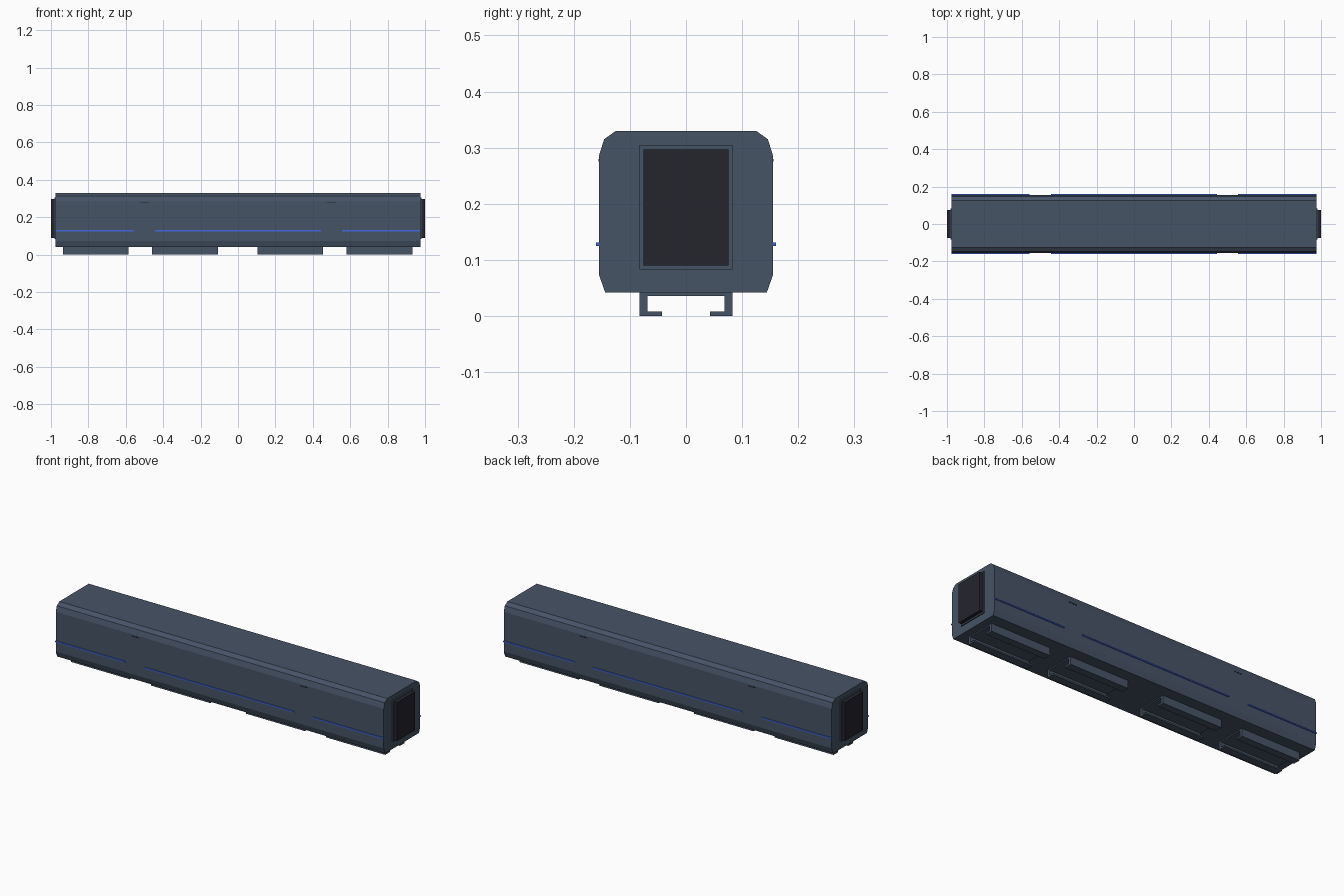
import bpy
import bmesh

cube = bpy.data.objects.get("Cube")
if cube:
    bpy.data.objects.remove(cube, do_unlink=True)


def material(name, rgb):
    m = bpy.data.materials.new(name)
    m.use_nodes = True
    m.diffuse_color = (*rgb, 1)
    m.node_tree.nodes["Principled BSDF"].inputs["Base Color"].default_value = (*rgb, 1)
    return m


slate = material("slate_grey", (0.061, 0.087, 0.133))
dark = material("near_black", (0.018, 0.018, 0.027))
blue = material("stripe_blue", (0.053, 0.141, 0.75))


def extrude_x(name, profile, x0, x1, mat):
    """Extrude a closed (y, z) outline along x."""
    bm = bmesh.new()
    face = bm.faces.new([bm.verts.new((x0, y, z)) for y, z in profile])
    out = bmesh.ops.extrude_face_region(bm, geom=[face])
    moved = [v for v in out["geom"] if isinstance(v, bmesh.types.BMVert)]
    bmesh.ops.translate(bm, verts=moved, vec=(x1 - x0, 0, 0))
    bmesh.ops.recalc_face_normals(bm, faces=bm.faces)
    mesh = bpy.data.meshes.new(name)
    bm.to_mesh(mesh)
    bm.free()
    mesh.materials.append(mat)
    obj = bpy.data.objects.new(name, mesh)
    bpy.context.collection.objects.link(obj)
    return obj


def box(name, x0, x1, y0, y1, z0, z1, mat):
    return extrude_x(name, [(y0, z0), (y1, z0), (y1, z1), (y0, z1)], x0, x1, mat)


def mirrored(half):
    return half + [(-y, z) for y, z in reversed(half)]


# Carriage shell with chamfered roof and skirt
shell = [(0.144, 0.042), (0.155, 0.073), (0.155, 0.286), (0.146, 0.315), (0.125, 0.33)]
extrude_x("carriage_body", mirrored(shell), -0.975, 0.975, slate)

# Gangway frame and dark gangway on each end
for side, s in (("left", 1), ("right", -1)):
    box(side + "_gangway_frame", s * 0.974, s * 0.981, -0.083, 0.083, 0.083, 0.305, slate)
    box(side + "_gangway", s * 0.975, s * 1.0, -0.076, 0.076, 0.09, 0.297, dark)

# Stripes broken at the doors, and small door lamps
for side, s in (("front", -1), ("back", 1)):
    for x0, x1 in ((-0.975, -0.56), (-0.445, 0.445), (0.555, 0.975)):
        box(side + "_stripe", x0, x1, s * 0.15, s * 0.16, 0.125, 0.131, blue)
    for x in (-0.5, 0.5):
        box(side + "_door_lamp", x - 0.023, x + 0.023, s * 0.15, s * 0.156, 0.275, 0.28, dark)

# Four undercarriage channels with inward lips
channel = [(0.069, 0.036), (0.069, 0.008), (0.043, 0.008), (0.043, 0.0),
           (0.083, 0.0), (0.083, 0.043)]
for x0, x1 in ((-0.935, -0.585), (-0.46, -0.107), (0.105, 0.455), (0.58, 0.933)):
    extrude_x("undercarriage_channel", mirrored(channel), x0, x1, slate)
